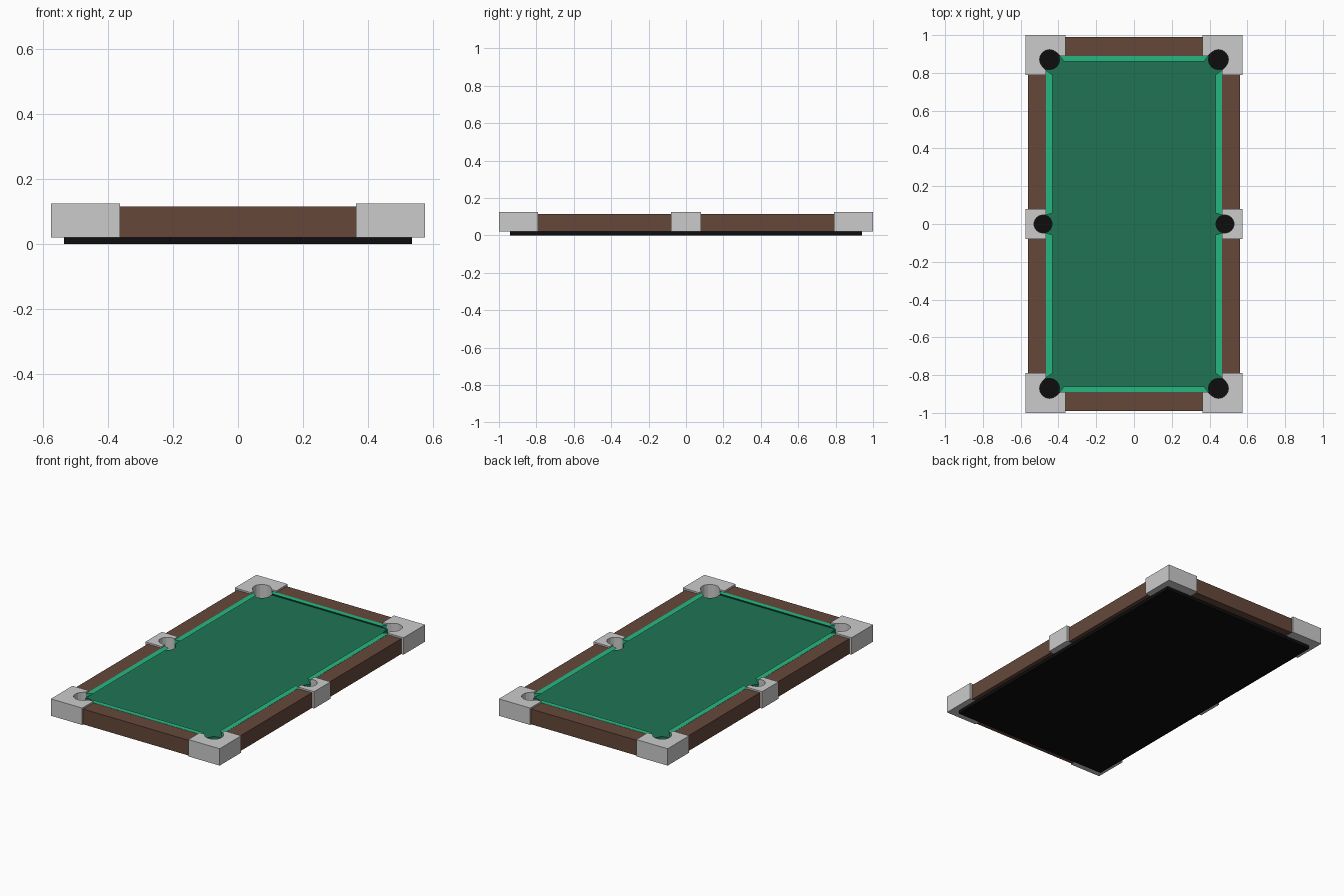
import bpy, bmesh
from math import cos, sin, radians, degrees, atan2, sqrt

if "Cube" in bpy.data.objects:
    bpy.data.objects.remove(bpy.data.objects["Cube"])

# key dimensions
FX, FY = 0.465, 0.89              # inner faces of the rails
Z0, Z_FELT, Z_RAIL, Z_CAP = 0.02, 0.09, 0.114, 0.124
CX, CY, CR = 0.447, 0.87, 0.053   # corner pocket
SX, SR = 0.482, 0.048             # side pocket
CAP_X, CAP_Y = 0.362, 0.79        # inner ends of the corner caps


def material(name, rgb):
    m = bpy.data.materials.new(name)
    m.diffuse_color = (*rgb, 1)
    m.use_nodes = True
    m.node_tree.nodes["Principled BSDF"].inputs["Base Color"].default_value = m.diffuse_color
    return m


black = material("black", (0.004, 0.004, 0.004))
wood = material("wood", (0.13, 0.064, 0.042))
felt = material("felt", (0.013, 0.175, 0.09))
cushion = material("cushion", (0.02, 0.47, 0.22))


def finish(bm, name, mat, axes):
    bmesh.ops.recalc_face_normals(bm, faces=bm.faces[:])
    me = bpy.data.meshes.new(name)
    bm.to_mesh(me)
    bm.free()
    ob = bpy.data.objects.new(name, me)
    bpy.context.collection.objects.link(ob)
    if mat:
        me.materials.append(mat)
    if axes:
        mod = ob.modifiers.new("mirror", 'MIRROR')
        mod.use_axis = ('x' in axes, 'y' in axes, False)
        mod.use_mirror_merge = False


def prism(name, pts, z0, z1, mat=None, axes=""):
    """Extrude a plan outline between two heights."""
    bm = bmesh.new()
    lo = [bm.verts.new((x, y, z0)) for x, y in pts]
    hi = [bm.verts.new((x, y, z1)) for x, y in pts]
    bm.faces.new(lo)
    bm.faces.new(hi)
    n = len(pts)
    for i in range(n):
        j = (i + 1) % n
        bm.faces.new((lo[i], lo[j], hi[j], hi[i]))
    finish(bm, name, mat, axes)


def wedge(name, outer, inner, mat, axes):
    """Cushion: flat top, undercut from the nose back to the rail."""
    bm = bmesh.new()
    a, b = [bm.verts.new((*p, Z_RAIL + 0.001)) for p in outer]
    c, d = [bm.verts.new((*p, Z_RAIL + 0.001)) for p in inner]
    e, f = [bm.verts.new((*p, Z_FELT)) for p in outer]
    for face in ((a, b, d, c), (c, d, f, e), (e, f, b, a), (a, c, e), (b, f, d)):
        bm.faces.new(face)
    finish(bm, name, mat, axes)


def rect(x0, x1, y0, y1):
    return [(x0, y0), (x1, y0), (x1, y1), (x0, y1)]


def arc(cx, cy, r, a0, a1, n):
    angles = [radians(a0 + (a1 - a0) * i / n) for i in range(n + 1)]
    return [(cx + r * cos(a), cy + r * sin(a)) for a in angles]


# base slab
prism("base", rect(-0.535, 0.535, -0.94, 0.94), 0, Z0, black)

# wooden rails
prism("end_rails", rect(-CAP_X, CAP_X, FY, 0.99), Z0, Z_RAIL, wood, "y")
prism("side_rails", rect(FX, 0.56, 0.08, CAP_Y), Z0, Z_RAIL, wood, "xy")

# corner caps with a diagonal pocket mouth
k = CR * sqrt(0.5)
mouth_x = CX - k - (CY + k - FY)
mouth_y = CY - k - (CX + k - FX)
corner = [(0.575, CAP_Y), (0.575, 1.0), (CAP_X, 1.0), (CAP_X, FY), (mouth_x, FY)]
corner += arc(CX, CY, CR, 135, -45, 8)
corner += [(FX, mouth_y), (FX, CAP_Y)]
prism("corner_caps", corner, Z0, Z_CAP, None, "xy")

# side pocket caps
side = [(0.575, -0.08), (0.575, 0.08), (FX, 0.08), (FX, SR)]
side += arc(SX, 0, SR, 90, -90, 8) + [(FX, -SR), (FX, -0.08)]
prism("side_caps", side, Z0, Z_CAP, None, "x")

# felt bed with pocket bites, built from one quadrant outline
dx, dy = FX - CX, FY - CY
a0 = degrees(atan2(-sqrt(CR**2 - dx**2), dx))
a1 = degrees(atan2(dy, -sqrt(CR**2 - dy**2))) - 360
s0 = degrees(atan2(sqrt(SR**2 - (SX - FX)**2), FX - SX))
quad = arc(SX, 0, SR, 180, s0, 4) + arc(CX, CY, CR, a0, a1, 6)
half = quad + [(-x, y) for x, y in reversed(quad)]
bed = half + [(x, -y) for x, y in reversed(half)][1:-1]
prism("felt_bed", bed, Z0, Z_FELT, felt)

# cushions
NX, NY = 0.431, 0.86
ex = mouth_x - (FY - NY) * 0.7
sy = mouth_y - (FX - NX) * 0.7
wedge("end_cushions", [(-mouth_x, FY), (mouth_x, FY)], [(-ex, NY), (ex, NY)], cushion, "y")
wedge("side_cushions", [(FX, SR), (FX, mouth_y)], [(NX, 0.058), (NX, sy)], cushion, "xy")
